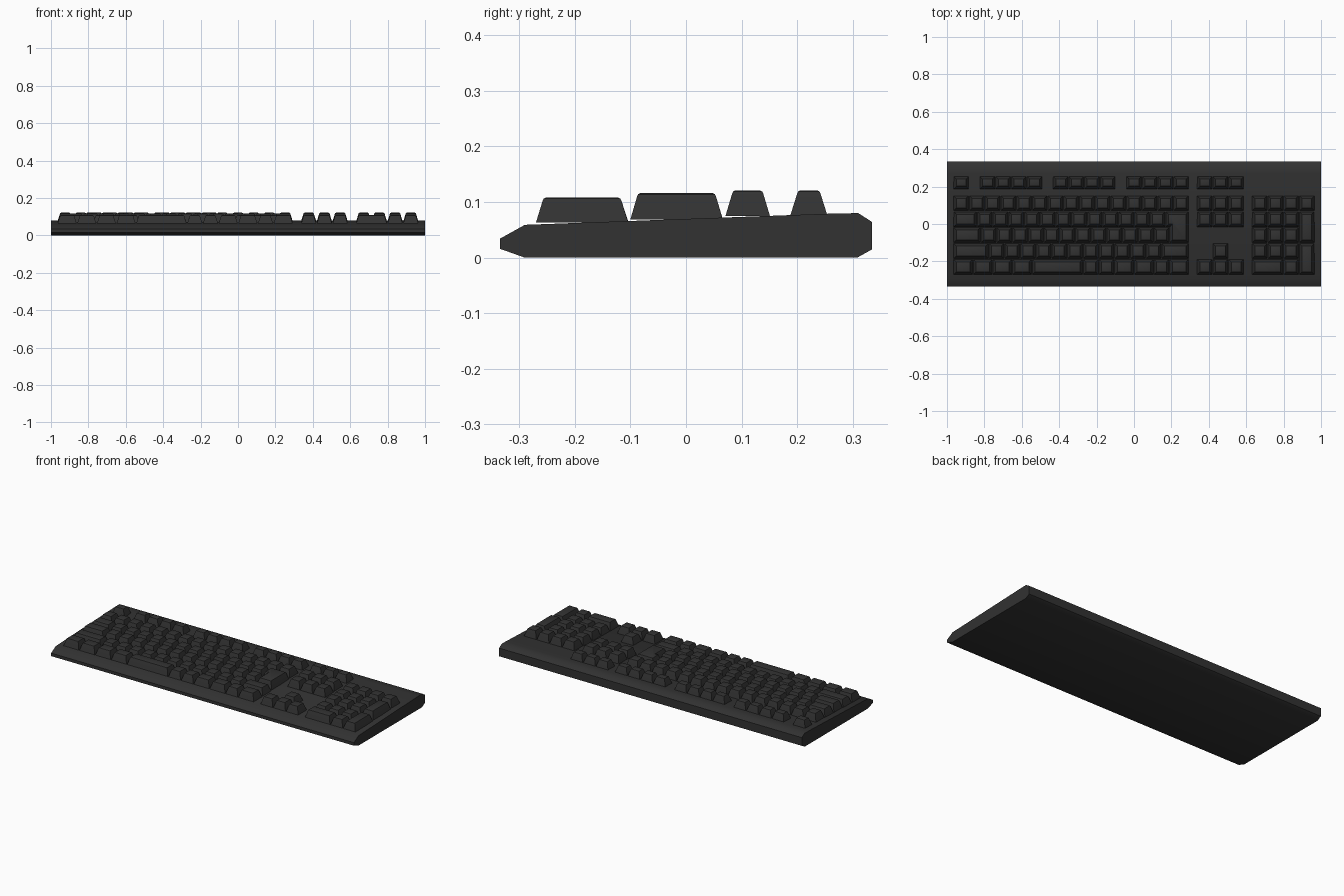
import bpy, bmesh

if "Cube" in bpy.data.objects:
    bpy.data.objects.remove(bpy.data.objects["Cube"])

U = 0.084                 # key unit
X0 = -0.966               # left edge of key field
GAP = 0.002               # half gap between keys
ROW_Y = [0.221, 0.111, 0.0255, -0.0595, -0.1445, -0.2295]
ROW_D = [0.066, 0.080, 0.081, 0.081, 0.081, 0.081]
ROW_TOP = [0.121, 0.121, 0.116, 0.116, 0.108, 0.108]
ROW_BASE = [0.077, 0.075, 0.070, 0.069, 0.065, 0.063]

dark = bpy.data.materials.new("dark_plastic")
dark.diffuse_color = (0.032, 0.032, 0.032, 1)
dark.use_nodes = True
dark.node_tree.nodes["Principled BSDF"].inputs["Base Color"].default_value = dark.diffuse_color


def finish(name, bm, angle):
    bmesh.ops.recalc_face_normals(bm, faces=bm.faces)
    me = bpy.data.meshes.new(name)
    bm.to_mesh(me)
    bm.free()
    ob = bpy.data.objects.new(name, me)
    bpy.context.collection.objects.link(ob)
    me.materials.append(dark)
    bpy.ops.object.select_all(action='DESELECT')
    ob.select_set(True)
    bpy.context.view_layer.objects.active = ob
    bpy.ops.object.shade_smooth_by_angle(angle=angle)
    return ob


def loft(bm, rings):
    loops = [[bm.verts.new(p) for p in r] for r in rings]
    n = len(loops[0])
    for a, b in zip(loops, loops[1:]):
        for i in range(n):
            j = (i + 1) % n
            bm.faces.new((a[i], a[j], b[j], b[i]))
    bm.faces.new(loops[0][::-1])
    bm.faces.new(loops[-1])


def inset(poly, d):
    # inset a counter-clockwise polygon made of axis-aligned edges
    out = []
    n = len(poly)
    for i, p in enumerate(poly):
        x, y = p
        for a, b in ((poly[i - 1], p), (p, poly[(i + 1) % n])):
            dx, dy = b[0] - a[0], b[1] - a[1]
            l = abs(dx) + abs(dy)
            x -= dy / l * d
            y += dx / l * d
        out.append((x, y))
    return out


def keycap(bm, poly, base, top):
    steps = [(0, base), (0.012, top - 0.006), (0.014, top - 0.002), (0.018, top)]
    loft(bm, [[(x, y, z) for x, y in inset(poly, d)] for d, z in steps])


def key(bm, u, w, row, last=None):
    # key at unit u, w units wide, spanning row..last
    last = row if last is None else last
    a, b = X0 + u * U + GAP, X0 + (u + w) * U - GAP
    lo = ROW_Y[last] - ROW_D[last] / 2
    hi = ROW_Y[row] + ROW_D[row] / 2
    keycap(bm, [(a, lo), (b, lo), (b, hi), (a, hi)], ROW_BASE[last], ROW_TOP[row])


def key_run(bm, u, widths, row):
    for w in widths:
        key(bm, u, w, row)
        u += w


# case: wedge profile swept along x
profile = [(-0.335, 0.016), (-0.29, 0.0), (0.308, 0.0), (0.335, 0.015),
           (0.335, 0.064), (0.31, 0.08), (0.27, 0.0795), (-0.29, 0.059), (-0.335, 0.034)]
bm = bmesh.new()
loft(bm, [[(x, y, z) for y, z in profile] for x in (-1, 1)])
finish("case", bm, 0.65)

# function keys
bm = bmesh.new()
key(bm, 0, 1, 0)
for start in (1.67, 6.33, 11):
    key_run(bm, start, [1] * 4, 0)
finish("function_keys", bm, 0.5)

# main typing block
bm = bmesh.new()
key_run(bm, 0, [1] * 15, 1)
key_run(bm, 0, [1.5] + [1] * 12, 2)
key_run(bm, 0, [1.75] + [1] * 12, 3)
key_run(bm, 0, [2.25] + [1] * 11 + [1.75], 4)
key_run(bm, 0, [1.25] * 4 + [3.25, 1, 1, 1.25, 1.25, 1, 1.25], 5)
finish("main_keys", bm, 0.5)

# L-shaped return key
bm = bmesh.new()
xl, xm, xr = X0 + 13.5 * U + GAP, X0 + 13.75 * U + GAP, X0 + 15 * U - GAP
lo, mid, hi = ROW_Y[3] - 0.0405, ROW_Y[2] - 0.0405, ROW_Y[2] + 0.0405
keycap(bm, [(xm, lo), (xr, lo), (xr, hi), (xl, hi), (xl, mid), (xm, mid)], 0.069, 0.116)
finish("return_key", bm, 0.5)

# navigation and arrow keys
bm = bmesh.new()
for row in (0, 1, 2, 5):
    key_run(bm, 15.5, [1] * 3, row)
key(bm, 16.5, 1, 4)
finish("navigation_keys", bm, 0.5)

# number pad
bm = bmesh.new()
key_run(bm, 19, [1] * 4, 1)
for row in (2, 3, 4):
    key_run(bm, 19, [1] * 3, row)
key_run(bm, 19, [2, 1], 5)
key(bm, 22, 1, 2, 3)
key(bm, 22, 1, 4, 5)
finish("number_pad_keys", bm, 0.5)
